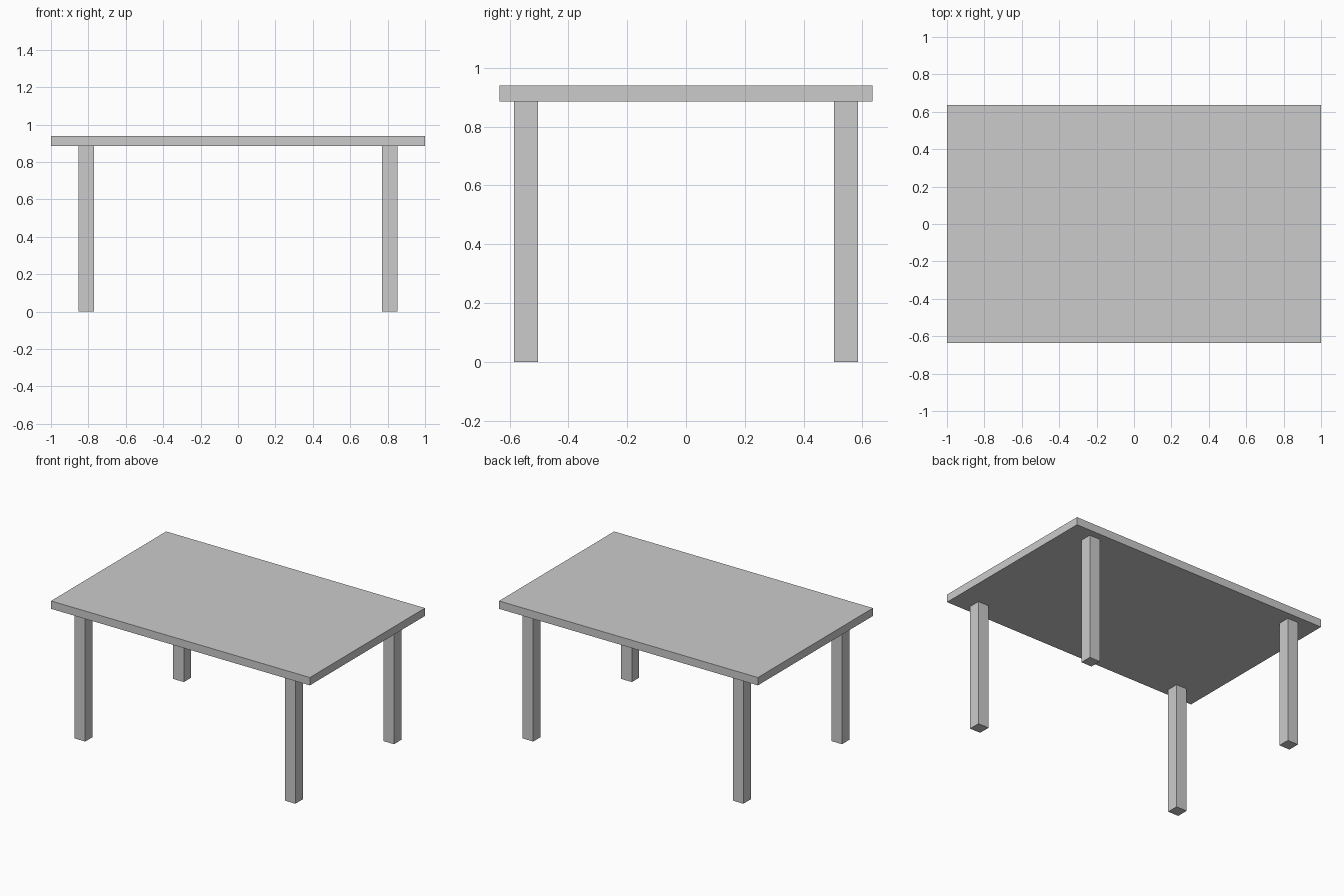
import bpy

if "Cube" in bpy.data.objects:
    bpy.data.objects.remove(bpy.data.objects["Cube"])


def box(name, lo, hi):
    """Axis-aligned box between two corners."""
    centre = [(a + b) / 2 for a, b in zip(lo, hi)]
    bpy.ops.mesh.primitive_cube_add(size=1, location=centre)
    ob = bpy.context.object
    ob.name = name
    ob.scale = [b - a for a, b in zip(lo, hi)]
    bpy.ops.object.transform_apply(location=False, rotation=False, scale=True)
    return ob


TOP, UNDERSIDE = 0.94, 0.885
LEG = 0.082              # square leg section
LEG_X, LEG_Y = 0.812, 0.544  # leg centres

# Table top
box("table_top", (-1, -0.635, UNDERSIDE), (1, 0.635, TOP))

# Four square legs
for y_name, sy in (("front", -1), ("back", 1)):
    for x_name, sx in (("left", -1), ("right", 1)):
        x, y, h = sx * LEG_X, sy * LEG_Y, LEG / 2
        box(f"{y_name}_{x_name}_leg", (x - h, y - h, 0), (x + h, y + h, UNDERSIDE))
